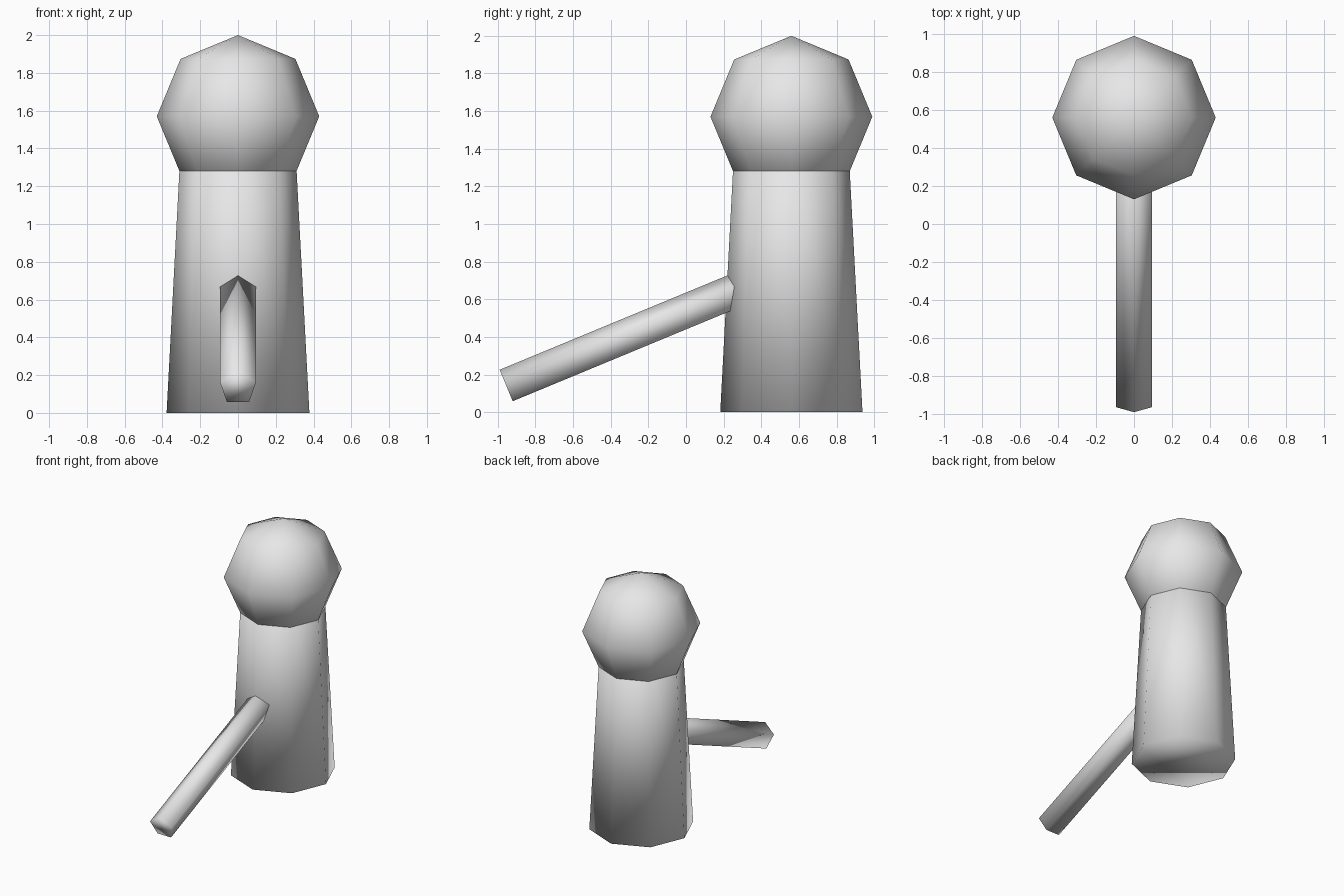
import bpy
import math
from mathutils import Vector

cube = bpy.data.objects.get("Cube")
if cube:
    bpy.data.objects.remove(cube, do_unlink=True)

# One plain grey for every part
grey = bpy.data.materials.new("plain_grey")
grey.use_nodes = True
colour = (0.8, 0.8, 0.8, 1)
grey.diffuse_color = colour
grey.node_tree.nodes["Principled BSDF"].inputs["Base Color"].default_value = colour


def finish(name):
    """Name, colour and fully smooth the active object."""
    obj = bpy.context.object
    obj.name = name
    obj.data.materials.append(grey)
    bpy.ops.object.shade_smooth()
    return obj


CENTRE_Y = 0.56

# Tapered eight-sided body, its top hidden inside the head
body_height = 1.57
bpy.ops.mesh.primitive_cone_add(
    vertices=8, radius1=0.378, radius2=0.295, depth=body_height,
    location=(0, CENTRE_Y, body_height / 2))
finish("body")

# Low-poly round head
bpy.ops.mesh.primitive_uv_sphere_add(
    segments=8, ring_count=4, radius=0.43, location=(0, CENTRE_Y, 1.57))
finish("head")

# Five-sided rod sloping down to the front, one ridge on top
slope = math.radians(22.5)
rod_length = 1.6
axis = Vector((0, math.cos(slope), math.sin(slope)))
front_end = Vector((0, -0.952, 0.133))
bpy.ops.mesh.primitive_cylinder_add(
    vertices=5, radius=0.1, depth=rod_length,
    location=front_end + axis * rod_length / 2,
    rotation=(math.pi / 2 + slope, 0, 0))
finish("front_rod")
